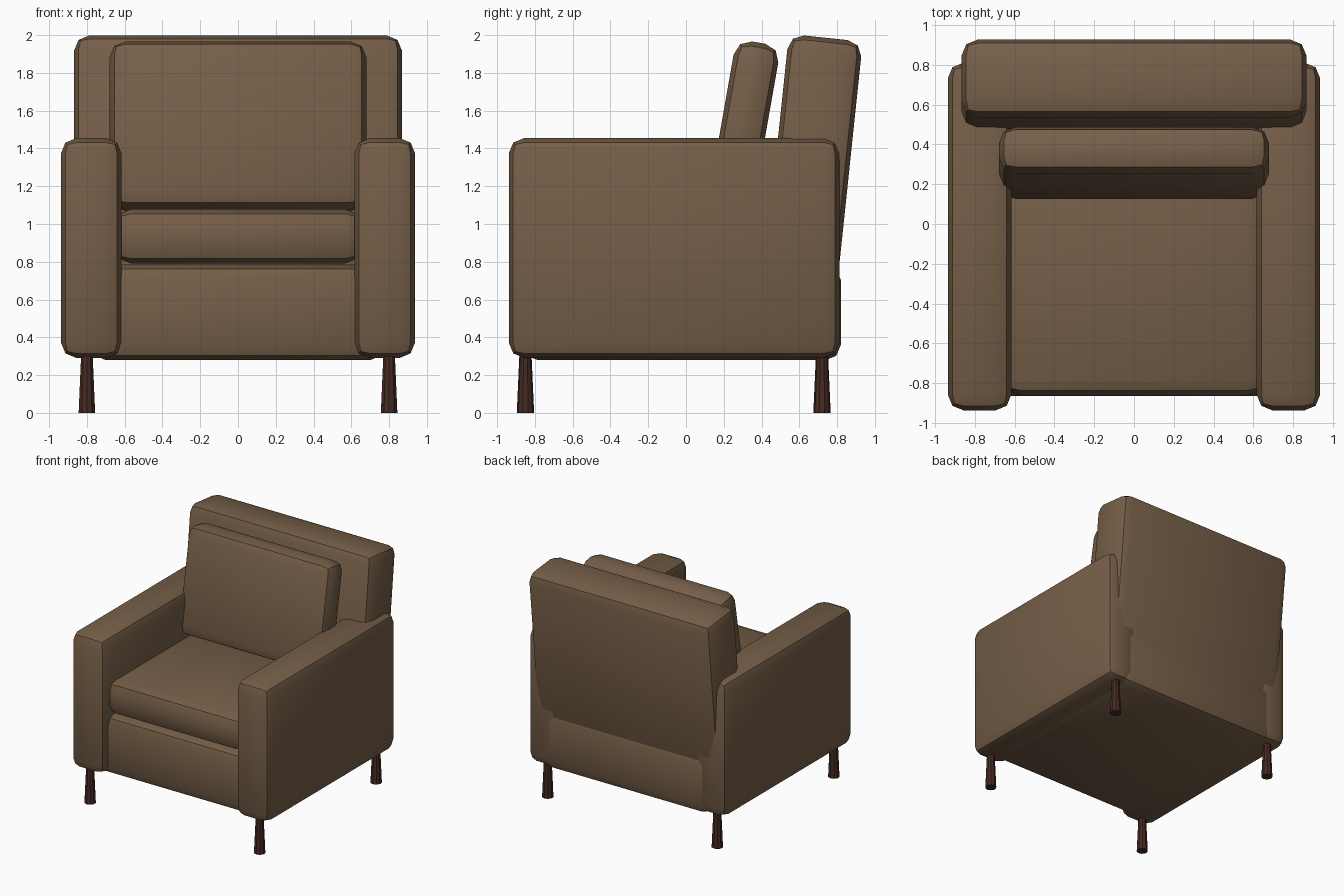
import bpy
from math import radians

cube = bpy.data.objects.get("Cube")
if cube:
    bpy.data.objects.remove(cube, do_unlink=True)


def material(name, color):
    m = bpy.data.materials.new(name)
    m.use_nodes = True
    m.diffuse_color = color
    m.node_tree.nodes["Principled BSDF"].inputs["Base Color"].default_value = color
    return m


fabric = material("brown fabric", (0.178, 0.112, 0.064, 1))
wood = material("dark wood", (0.061, 0.023, 0.016, 1))


def finish(obj, name, mat):
    obj.name = name
    obj.data.materials.append(mat)
    bpy.ops.object.shade_smooth_by_angle(angle=radians(30))
    return obj


def padded_box(name, center, size, bevel, tilt=0):
    """Upholstered block with rounded edges, leaning back by tilt degrees."""
    bpy.ops.mesh.primitive_cube_add(size=1, location=center)
    obj = bpy.context.object
    obj.scale = size
    bpy.ops.object.transform_apply(location=False, rotation=False, scale=True)
    obj.rotation_euler.x = radians(-tilt)
    mod = obj.modifiers.new("rounded edges", 'BEVEL')
    mod.width = bevel
    mod.segments = 2
    bpy.ops.object.modifier_apply(modifier=mod.name)
    return finish(obj, name, fabric)


# Base and seat
padded_box("base", (0, -0.023, 0.532), (1.56, 1.685, 0.505), 0.08)
padded_box("seat_cushion", (0, -0.22, 0.935), (1.31, 1.29, 0.29), 0.09)

# Leaning backrest and its loose cushion
padded_box("backrest", (0, 0.662, 1.24), (1.735, 0.393, 1.5), 0.08, 6)
padded_box("back_cushion", (0, 0.307, 1.517), (1.36, 0.24, 0.9), 0.085, 10)

# Arms and legs
for side, sx in (("left", 1), ("right", -1)):
    padded_box(side + "_arm", (sx * 0.777, -0.063, 0.873), (0.32, 1.75, 1.163), 0.08)
    for end, y in (("front", -0.85), ("back", 0.72)):
        bpy.ops.mesh.primitive_cone_add(vertices=10, radius1=0.046, radius2=0.032,
                                        depth=0.31, location=(sx * 0.8, y, 0.155))
        finish(bpy.context.object, f"{end}_{side}_leg", wood)
